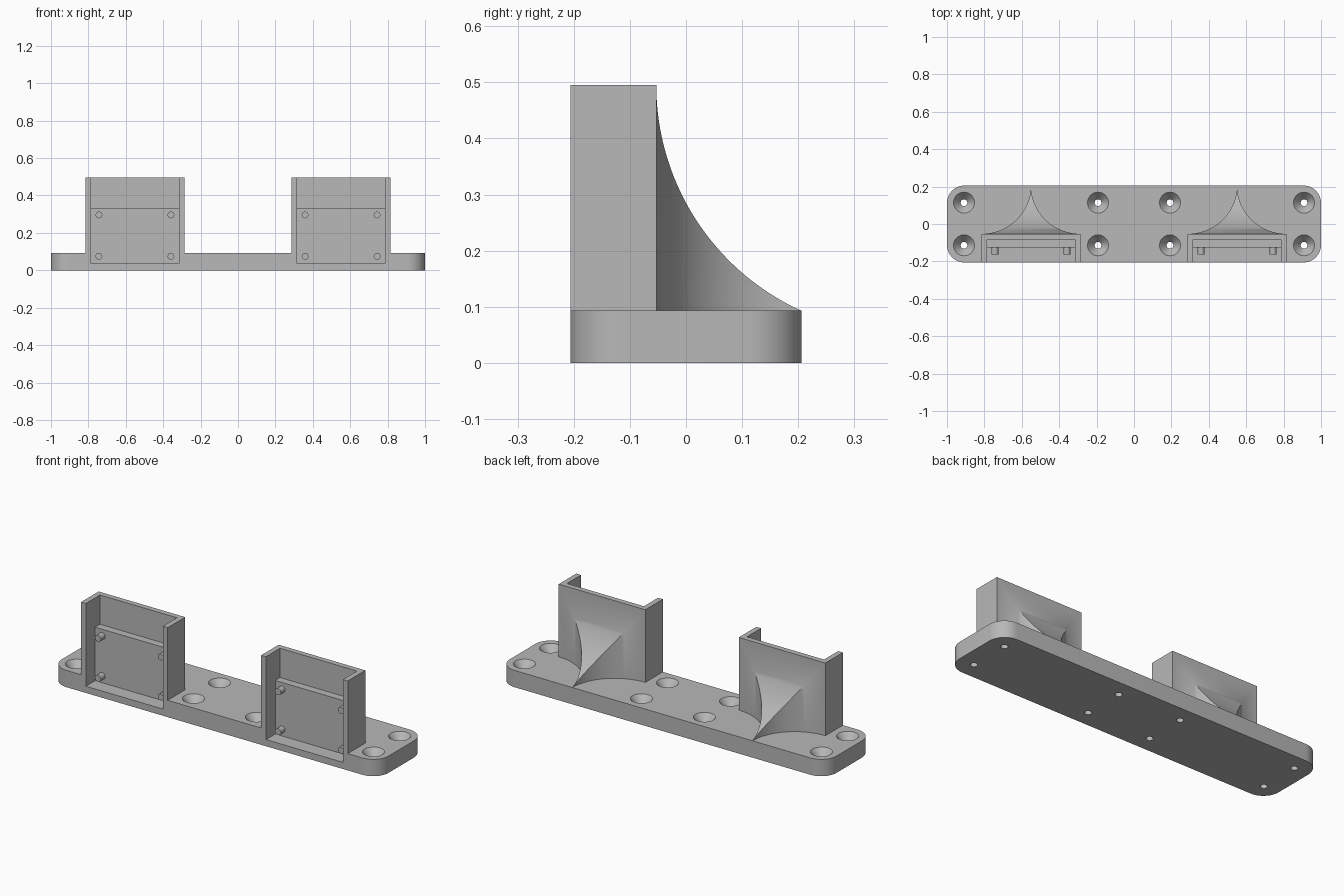
import bpy, bmesh, math

if "Cube" in bpy.data.objects:
    bpy.data.objects.remove(bpy.data.objects["Cube"])

grey = bpy.data.materials.new("plain_grey")
grey.diffuse_color = (0.48, 0.48, 0.48, 1)
grey.use_nodes = True
grey.node_tree.nodes["Principled BSDF"].inputs["Base Color"].default_value = grey.diffuse_color

FRONT, BACK = -0.206, 0.206      # plate depth
PLATE_Z, TOP_Z = 0.093, 0.495    # plate top, holder top
HOLDER_X, HALF_W = 0.551, 0.265  # holder centre and half width
WALL_Y = -0.053                  # rear face of the holder


def loft(name, rings, caps=True, closed=True):
    """Skin between rings of points, optionally capping both ends."""
    bm = bmesh.new()
    rows = [[bm.verts.new(p) for p in ring] for ring in rings]
    n = len(rows[0])
    for a, b in zip(rows, rows[1:]):
        for i in range(n if closed else n - 1):
            j = (i + 1) % n
            bm.faces.new((a[i], a[j], b[j], b[i]))
    if caps:
        bm.faces.new(rows[0][::-1])
        bm.faces.new(rows[-1])
    bmesh.ops.remove_doubles(bm, verts=bm.verts, dist=1e-5)
    bmesh.ops.recalc_face_normals(bm, faces=bm.faces)
    mesh = bpy.data.meshes.new(name)
    bm.to_mesh(mesh)
    bm.free()
    obj = bpy.data.objects.new(name, mesh)
    bpy.context.collection.objects.link(obj)
    mesh.materials.append(grey)
    return obj


def box(name, x0, x1, y0, y1, z0, z1):
    return loft(name, [[(x0, y0, z), (x1, y0, z), (x1, y1, z), (x0, y1, z)]
                       for z in (z0, z1)])


def circle(r, n):
    return [(r * math.cos(2 * math.pi * i / n), r * math.sin(2 * math.pi * i / n))
            for i in range(n)]


def select(obj):
    bpy.ops.object.select_all(action='DESELECT')
    obj.select_set(True)
    bpy.context.view_layer.objects.active = obj


def combine(target, tool, operation):
    mod = target.modifiers.new("combine", 'BOOLEAN')
    mod.operation, mod.solver, mod.object = operation, 'EXACT', tool
    select(target)
    bpy.ops.object.modifier_apply(modifier=mod.name)
    bpy.data.objects.remove(tool, do_unlink=True)


def smooth(obj):
    select(obj)
    bpy.ops.object.shade_smooth_by_angle(angle=math.radians(30))


# Base plate with rounded corners
R = 0.095
outline = []
for k, (sx, sy) in enumerate([(1, 1), (-1, 1), (-1, -1), (1, -1)]):
    for i in range(13):
        a = math.pi / 2 * (k + i / 12)
        outline.append((sx * (1 - R) + R * math.cos(a),
                        sy * (BACK - R) + R * math.sin(a)))
plate = loft("mounting_plate", [[(x, y, z) for x, y in outline] for z in (0, PLATE_Z)])

# Holder blocks, each with a stepped pocket open at the front and top
for s in (-1, 1):
    cx = s * HOLDER_X
    combine(plate, box("holder", cx - HALF_W, cx + HALF_W, FRONT, WALL_Y, 0.02, TOP_Z), 'UNION')
    w = 0.2355
    combine(plate, box("lower_pocket", cx - w, cx + w, -0.4, -0.125, 0.037, 0.7), 'DIFFERENCE')
    combine(plate, box("upper_pocket", cx - w, cx + w, -0.4, -0.083, 0.333, 0.7), 'DIFFERENCE')

# Countersunk screw holes
for x in (-0.909, -0.1925, 0.1925, 0.909):
    for y in (-0.114, 0.114):
        profile = [(0.018, -0.05), (0.018, 0.048), (0.056, PLATE_Z), (0.056, 0.15)]
        hole = loft("screw_hole", [[(x + u, y + v, z) for u, v in circle(r, 40)]
                                   for r, z in profile])
        combine(plate, hole, 'DIFFERENCE')
smooth(plate)

# Locating pegs and flared braces behind each holder
ARC = 0.442
for s, side in ((-1, "left"), (1, "right")):
    cx = s * HOLDER_X
    for dx in (-0.1925, 0.1925):
        for z in (0.075, 0.296):
            peg = loft(side + "_peg", [[(cx + dx + u, y, z + v) for u, v in circle(0.018, 24)]
                                       for y in (-0.124, -0.163)])
            smooth(peg)
    rings = []
    for i in range(33):
        a = math.pi / 2 * i / 32
        d = (BACK - WALL_Y) * (1 - math.cos(a))
        y, w = WALL_Y + d, HALF_W * (1 - math.sin(a))
        h = max(PLATE_Z, TOP_Z - math.sqrt(ARC ** 2 - (ARC - d) ** 2))
        rings.append([(cx - w, y, PLATE_Z), (cx - w, y, h), (cx + w, y, h), (cx + w, y, PLATE_Z)])
    brace = loft(side + "_brace", rings, caps=False, closed=False)
    # Make the open shell face outward: its upper faces must point up
    up = sum(p.normal.z * p.area for p in brace.data.polygons)
    if up < 0:
        brace.data.flip_normals()
    smooth(brace)
